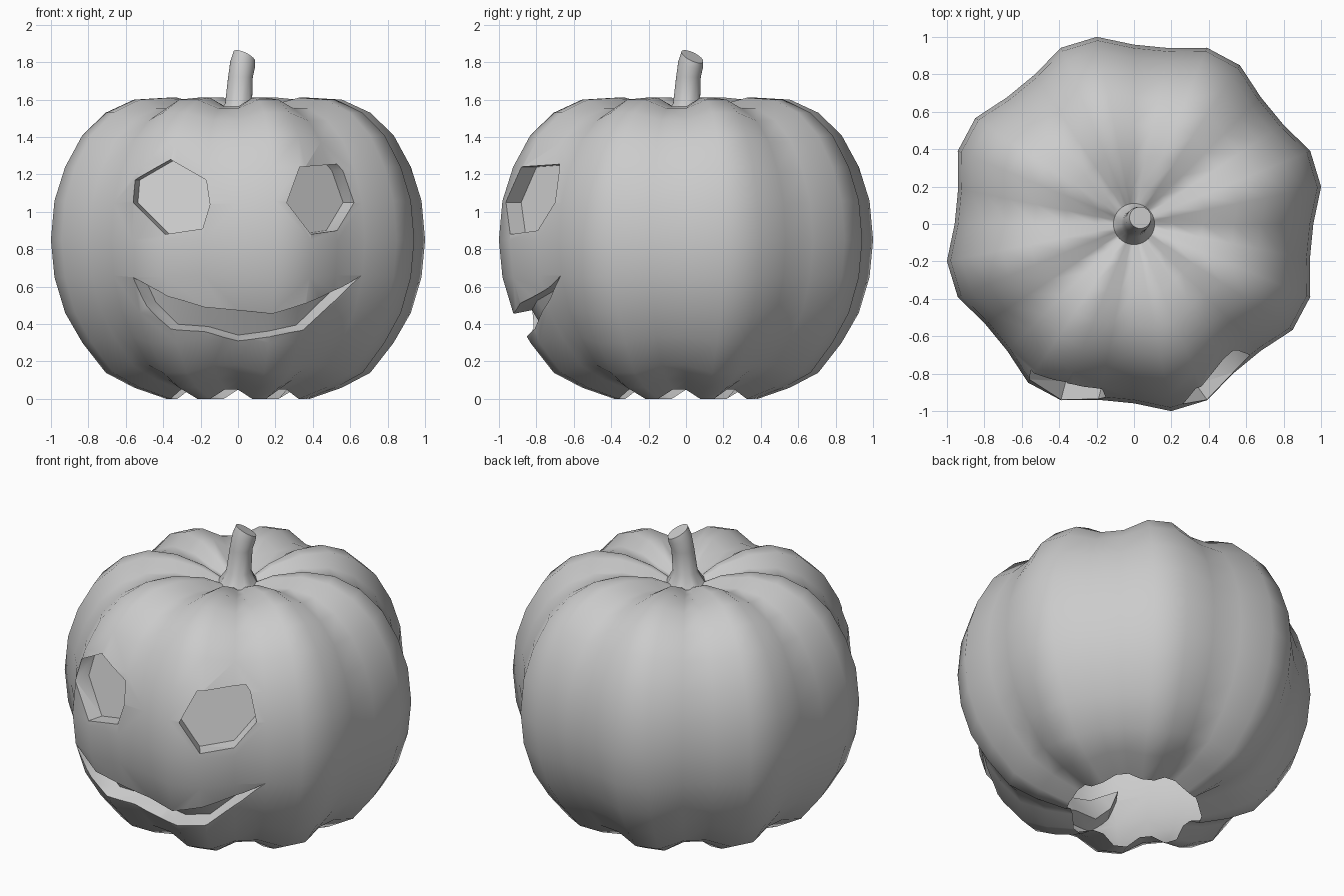
import bpy, bmesh
from math import sin, cos, radians, hypot
from mathutils import Vector
from mathutils.bvhtree import BVHTree

if "Cube" in bpy.data.objects:
    bpy.data.objects.remove(bpy.data.objects["Cube"])

SEG = 32
MID = 0.82          # height the grooves shrink towards


def link(name, bm):
    bmesh.ops.recalc_face_normals(bm, faces=bm.faces[:])
    me = bpy.data.meshes.new(name)
    bm.to_mesh(me)
    ob = bpy.data.objects.new(name, me)
    bpy.context.collection.objects.link(ob)
    return ob


# Body: sphere-like rings, two of every four columns pulled in as grooves
bm = bmesh.new()
rings = []


def groove(j, amount=0.94):
    return 1.0 if j % 4 in (1, 2) else amount


heights = [0, .06, .14, .30, .46, .65, .85, 1.06, 1.24, 1.41, 1.53, 1.60, 1.61]
for i, z in enumerate(heights):
    r = 1.02 * cos(radians(-67.5 + 11.25 * i))
    ring = []
    for j in range(SEG):
        a, k = radians(j * 360 / SEG), groove(j)
        ring.append(bm.verts.new((r * k * cos(a), r * k * sin(a), MID + (z - MID) * k)))
    rings.append(ring)

# Crown dip and leaning stem: radius, height, lean, tilt of the ring, groove
for r, z, lean, tilt, k in [(.21, 1.57, 0, 0, .94), (.11, 1.52, 0, 0, .98),
                            (.072, 1.58, .003, 0, 1), (.066, 1.72, .013, 0, 1),
                            (.066, 1.79, .025, -.25, 1), (.058, 1.83, .034, -.42, 1)]:
    ring = []
    for j in range(SEG):
        a, g = radians(j * 360 / SEG), groove(j, k)
        x, y = r * cos(a), r * sin(a)
        ring.append(bm.verts.new((x + lean, y + lean, MID + (z - MID) * g + tilt * (x + y))))
    rings.append(ring)

for lo, hi in zip(rings, rings[1:]):
    for j in range(SEG):
        n = (j + 1) % SEG
        bm.faces.new((lo[j], lo[n], hi[n], hi[j]))
bm.faces.new(rings[-1])
bm.faces.new(rings[0][::-1])
bmesh.ops.recalc_face_normals(bm, faces=bm.faces[:])
tree = BVHTree.FromBMesh(bm)
pumpkin = link("pumpkin", bm)


# Carved pockets: front-view outlines projected on the skin, sunk 0.1 deep
def carve(name, outline, caps, direction=None):
    cb = bmesh.new()
    inner, outer = [], []
    for x, z in outline:
        p = tree.ray_cast(Vector((x, -3, z)), Vector((0, 1, 0)))[0]
        d = direction or Vector((p.x, p.y, (p.z - MID) * 0.5))
        d = d.normalized()
        inner.append(cb.verts.new(p - d * 0.1))
        outer.append(cb.verts.new(p + d * 0.2))
    n = len(outline)
    for i in range(n):
        k = (i + 1) % n
        cb.faces.new((inner[i], inner[k], outer[k], outer[i]))
    for cap in caps:
        cb.faces.new([inner[i] for i in cap])
        cb.faces.new([outer[i] for i in reversed(cap)])
    ob = link(name, cb)
    ob.hide_render = True
    mod = pumpkin.modifiers.new(name, 'BOOLEAN')
    mod.operation, mod.solver, mod.object = 'DIFFERENCE', 'EXACT', ob
    return ob


left_eye = [(-.56, 1.05), (-.55, 1.17), (-.36, 1.28), (-.17, 1.17),
            (-.15, 1.04), (-.19, .91), (-.39, .88)]
right_eye = [(.26, 1.05), (.33, 1.24), (.53, 1.255), (.56, 1.22),
             (.62, 1.05), (.53, .90), (.39, .88)]
upper = [(-.46, .595), (-.38, .55), (-.18, .49), (0, .473), (.18, .455), (.36, .51), (.55, .595)]
lower = [(-.49, .50), (-.36, .375), (-.18, .36), (0, .31), (.18, .335), (.35, .37), (.53, .535)]
mouth = [(-.56, .65)] + upper + [(.66, .66)] + lower[::-1]
strip = [(0, 1, 15), (7, 8, 9)] + [(i, i + 1, 15 - i, 16 - i) for i in range(1, 7)]

cutters = [carve("left_eye_cutter", left_eye, [range(7)], Vector((-.25, -.97, 0))),
           carve("right_eye_cutter", right_eye, [range(7)], Vector((.58, -.81, 0))),
           carve("mouth_cutter", mouth, strip)]

# Bake the carving, then open the underside
bpy.context.view_layer.update()
dg = bpy.context.evaluated_depsgraph_get()
baked = bpy.data.meshes.new_from_object(pumpkin.evaluated_get(dg))
pumpkin.modifiers.clear()
pumpkin.data = baked
for c in cutters:
    bpy.data.objects.remove(c)
bm = bmesh.new()
bm.from_mesh(baked)
base = [f for f in bm.faces if all(v.co.z < .1 and hypot(v.co.x, v.co.y) < .4 for v in f.verts)]
bmesh.ops.delete(bm, geom=base, context='FACES')
bm.to_mesh(baked)
bm.free()

bpy.context.view_layer.objects.active = pumpkin
pumpkin.select_set(True)
bpy.ops.object.shade_smooth_by_angle(angle=radians(50))
